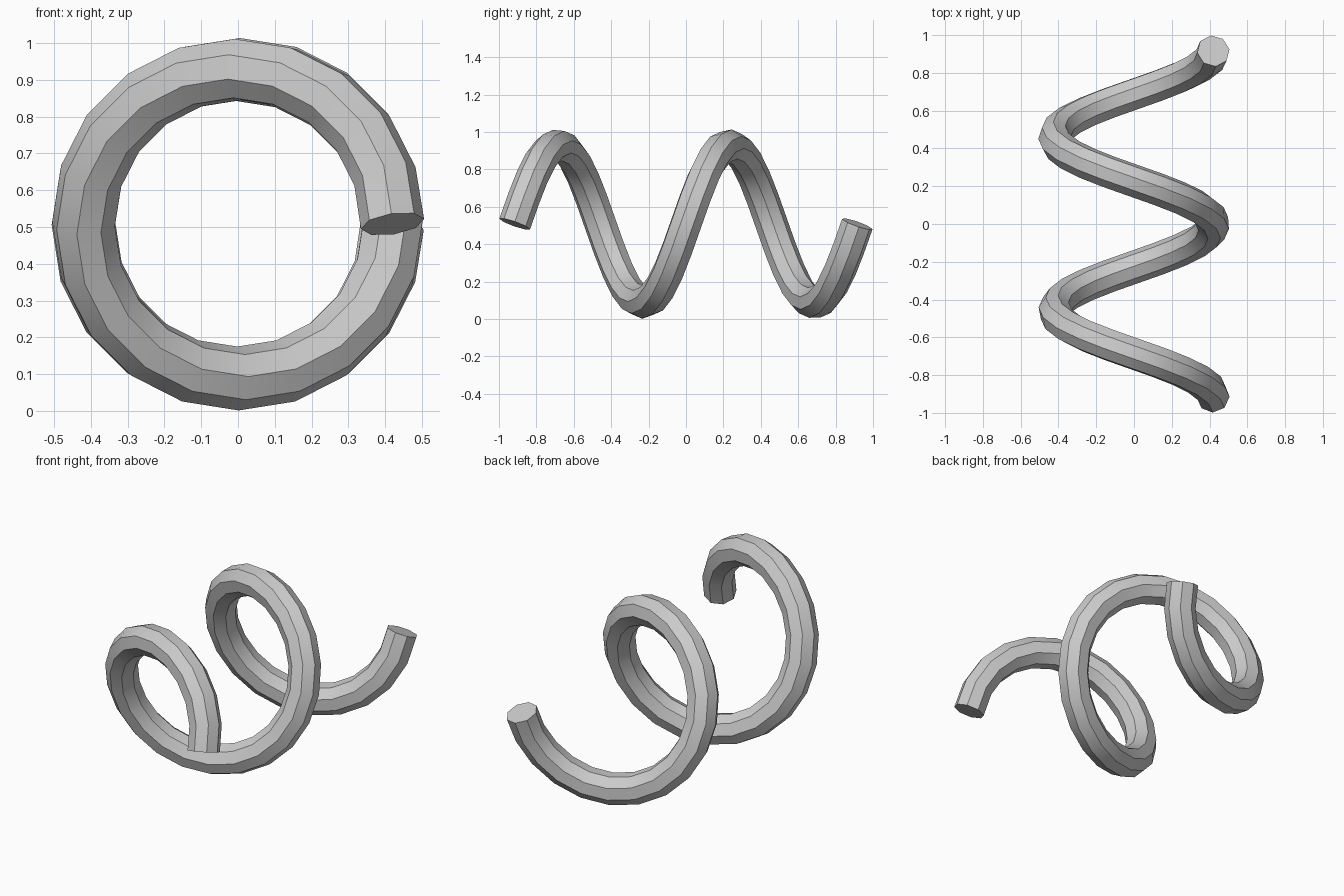
import bpy
import bmesh
import math
from mathutils import Vector

if "Cube" in bpy.data.objects:
    bpy.data.objects.remove(bpy.data.objects["Cube"], do_unlink=True)

RADIUS, TUBE, SIDES = 0.42, 0.087, 8
TURNS, STEPS = 2, 20
HALF_LENGTH, CENTRE_Z = 0.916, 0.508

# plain grey material
grey = bpy.data.materials.new("grey")
grey.use_nodes = True
colour = (0.6, 0.6, 0.6, 1.0)
grey.diffuse_color = colour
grey.node_tree.nodes["Principled BSDF"].inputs["Base Color"].default_value = colour

# helix path around the y axis
count = TURNS * STEPS
rise = 2 * HALF_LENGTH / (TURNS * math.tau)
twist = rise / math.hypot(rise, RADIUS)  # keeps the section from spinning


def path(i):
    t = math.tau * i / STEPS
    return Vector((RADIUS * math.cos(t), -HALF_LENGTH + rise * t,
                   CENTRE_Z + RADIUS * math.sin(t)))


# octagonal section swept along the path
bm = bmesh.new()
rings = []
for i in range(count + 1):
    t = math.tau * i / STEPS
    tangent = (path(min(i + 1, count)) - path(max(i - 1, 0))).normalized()
    outward = Vector((math.cos(t), 0, math.sin(t)))
    outward = (outward - tangent * outward.dot(tangent)).normalized()
    front = outward.cross(tangent)
    if front.y > 0:
        front.negate()
    ring = []
    for k in range(SIDES):
        a = math.radians(-2) + twist * t + math.tau * k / SIDES
        offset = front * math.cos(a) + outward * math.sin(a)
        ring.append(bm.verts.new(path(i) + offset * TUBE))
    rings.append(ring)

for a, b in zip(rings, rings[1:]):
    for k in range(SIDES):
        n = (k + 1) % SIDES
        bm.faces.new((a[k], a[n], b[n], b[k]))

# flat end caps
bm.faces.new(rings[0])
bm.faces.new(rings[-1])
bmesh.ops.recalc_face_normals(bm, faces=bm.faces)

mesh = bpy.data.meshes.new("spiral_coil")
bm.to_mesh(mesh)
bm.free()
mesh.materials.append(grey)
coil = bpy.data.objects.new("spiral_coil", mesh)
bpy.context.collection.objects.link(coil)

# smooth along the coil, crisp along its eight edges
bpy.ops.object.select_all(action='DESELECT')
coil.select_set(True)
bpy.context.view_layer.objects.active = coil
bpy.ops.object.shade_smooth_by_angle(angle=math.radians(30))
